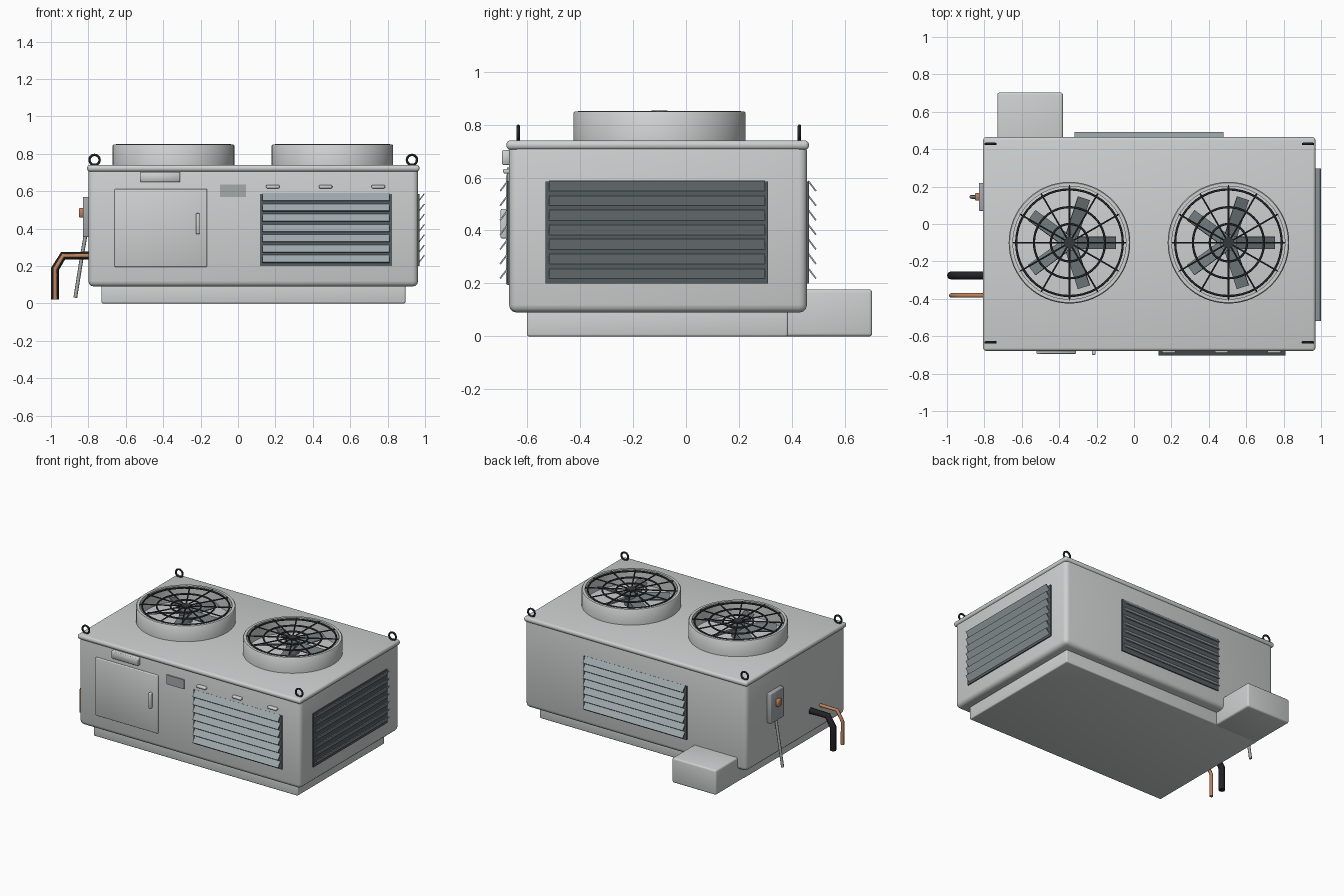
import bpy, bmesh, math
from mathutils import Matrix, Vector

if "Cube" in bpy.data.objects:
    bpy.data.objects.remove(bpy.data.objects["Cube"])


def material(name, r, g, b):
    m = bpy.data.materials.new(name)
    m.use_nodes = True
    m.diffuse_color = (r, g, b, 1)
    m.node_tree.nodes["Principled BSDF"].inputs["Base Color"].default_value = (r, g, b, 1)
    return m


PAINT = material("light grey paint", 0.62, 0.64, 0.64)
SLAT = material("blue grey slats", 0.34, 0.39, 0.41)
FRAME = material("dark grey frame", 0.09, 0.11, 0.12)
BLADE = material("grey blades", 0.16, 0.19, 0.2)
WIRE = material("dark wire", 0.035, 0.04, 0.045)
BLACK = material("black insulation", 0.015, 0.015, 0.02)
COPPER = material("copper", 0.5, 0.22, 0.11)
STEEL = material("steel grey", 0.38, 0.4, 0.41)


def finish(bm, name, mat, smooth=None):
    """Turn a bmesh into an object; smooth is 'all', 'angle' or None."""
    me = bpy.data.meshes.new(name)
    bmesh.ops.recalc_face_normals(bm, faces=bm.faces[:])
    bm.to_mesh(me)
    bm.free()
    me.materials.append(mat)
    ob = bpy.data.objects.new(name, me)
    bpy.context.collection.objects.link(ob)
    if smooth == "all":
        me.polygons.foreach_set("use_smooth", [True] * len(me.polygons))
    elif smooth == "angle":
        bpy.ops.object.select_all(action="DESELECT")
        ob.select_set(True)
        bpy.context.view_layer.objects.active = ob
        bpy.ops.object.shade_smooth_by_angle(angle=math.radians(40))
    return ob


def add_box(bm, center, size, matrix=Matrix()):
    bmesh.ops.create_cube(bm, size=1, matrix=matrix @ Matrix.Translation(center)
                          @ Matrix.Diagonal((*size, 1)))


def box(name, xs, ys, zs, mat, bevel=0.0, segments=3):
    """Box given by its extents, with softly shaded rounded edges."""
    bm = bmesh.new()
    spans = (xs, ys, zs)
    add_box(bm, [(a + b) / 2 for a, b in spans], [b - a for a, b in spans])
    if bevel:
        bmesh.ops.bevel(bm, geom=bm.edges[:], offset=bevel, segments=segments,
                        profile=0.5, affect="EDGES")
    return finish(bm, name, mat, "all" if bevel else None)


def lathe(bm, profile, center, steps, matrix=Matrix()):
    """Revolve a closed (radius, height) loop around local z."""
    rings = []
    for i in range(steps):
        a = 2 * math.pi * i / steps
        rings.append([bm.verts.new(matrix @ (Vector(center) + Vector(
            (r * math.cos(a), r * math.sin(a), h)))) for r, h in profile])
    n = len(profile)
    for i in range(steps):
        p, q = rings[i], rings[(i + 1) % steps]
        for j in range(n):
            k = (j + 1) % n
            bm.faces.new((p[j], q[j], q[k], p[k]))


def add_torus(bm, center, major, minor, steps=32, sides=6, matrix=Matrix()):
    loop = [(major + minor * math.cos(2 * math.pi * j / sides),
             minor * math.sin(2 * math.pi * j / sides)) for j in range(sides)]
    lathe(bm, loop, center, steps, matrix)


def add_rod(bm, start, end, radius, sides=8):
    a, b = Vector(start), Vector(end)
    turn = (b - a).to_track_quat("Z", "Y").to_matrix().to_4x4()
    bmesh.ops.create_cone(bm, cap_ends=True, segments=sides, radius1=radius, radius2=radius,
                          depth=(b - a).length, matrix=Matrix.Translation((a + b) / 2) @ turn)


def tube(name, points, radius, mat):
    cu = bpy.data.curves.new(name, "CURVE")
    cu.dimensions = "3D"
    cu.bevel_depth = radius
    cu.bevel_resolution = 2
    cu.use_fill_caps = True
    sp = cu.splines.new("POLY")
    sp.points.add(len(points) - 1)
    for p, co in zip(sp.points, points):
        p.co = (*co, 1)
    cu.materials.append(mat)
    ob = bpy.data.objects.new(name, cu)
    bpy.context.collection.objects.link(ob)
    return ob


# Cabinet
box("cabinet_body", (-0.8, 0.963), (-0.668, 0.457), (0.09, 0.73), PAINT, 0.03)
box("cabinet_lid", (-0.807, 0.97), (-0.678, 0.464), (0.705, 0.74), PAINT, 0.015)
box("base_plinth", (-0.73, 0.895), (-0.6, 0.385), (0, 0.1), PAINT, 0.008)
box("rear_outlet_box", (-0.73, -0.38), (0.36, 0.703), (0, 0.178), PAINT, 0.012)


# Louvred grilles: outward is local -y, then turned to each side
def louvre(side, place, width, turn, tilt):
    m = Matrix.Translation(place) @ Matrix.Rotation(math.radians(turn), 4, "Z")
    panel = bmesh.new()
    add_box(panel, (0, 0, 0), (width, 0.012, 0.385), m)
    finish(panel, side + "_louvre_panel", FRAME)
    slats = bmesh.new()
    for i in range(7):
        lean = Matrix.Translation((0, -0.017, -0.155 + 0.055 * i)) \
            @ Matrix.Rotation(math.radians(tilt), 4, "X")
        add_box(slats, (0, 0, 0), (width - 0.025, 0.006, 0.048), m @ lean)
    finish(slats, side + "_louvre_slats", SLAT)


louvre("front", (0.47, -0.67, 0.393), 0.705, 0, -37)
louvre("left", (0.965, -0.11, 0.393), 0.84, 90, 37)
louvre("back", (0.08, 0.459, 0.393), 0.82, 180, -37)

# Roof fans: shroud, blades and wire guard
for label, x in (("right", -0.345), ("left", 0.505)):
    c = Vector((x, -0.1, 0))
    bm = bmesh.new()
    lathe(bm, [(0.325, 0.73), (0.325, 0.844), (0.32, 0.85), (0.302, 0.85), (0.302, 0.73)], c, 64)
    finish(bm, label + "_fan_shroud", PAINT, "angle")

    bm = bmesh.new()
    for i in range(5):
        m = Matrix.Translation(c + Vector((0, 0, 0.795))) \
            @ Matrix.Rotation(math.radians(72 * i), 4, "Z") \
            @ Matrix.Rotation(math.radians(20), 4, "X")
        add_box(bm, (0.145, 0, 0), (0.21, 0.07, 0.008), m)
    add_rod(bm, c + Vector((0, 0, 0.74)), c + Vector((0, 0, 0.825)), 0.045, 20)
    finish(bm, label + "_fan_blades", BLADE, "angle")

    bm = bmesh.new()
    for r in (0.1, 0.19, 0.285):
        add_torus(bm, c + Vector((0, 0, 0.843)), r, 0.006, 48)
    for i in range(12):
        a = math.radians(30 * i)
        d = Vector((math.cos(a), math.sin(a), 0))
        h = c + Vector((0, 0, 0.846))
        add_rod(bm, h + d * 0.02, h + d * 0.308, 0.005, 6)
    add_rod(bm, c + Vector((0, 0, 0.838)), c + Vector((0, 0, 0.852)), 0.03, 16)
    finish(bm, label + "_fan_guard", WIRE, "angle")

# Lifting eyes on the four lid corners
bm = bmesh.new()
for x in (-0.767, 0.93):
    for y in (-0.633, 0.428):
        stand = Matrix.Translation((x, y, 0.767)) @ Matrix.Rotation(math.pi / 2, 4, "X")
        add_torus(bm, (0, 0, 0), 0.027, 0.0065, 24, 8, stand)
finish(bm, "lifting_eyes", WIRE, "angle")

# Front access door, plates and drip vents
box("access_door", (-0.66, -0.165), (-0.679, -0.66), (0.195, 0.612), PAINT, 0.005, 2)
box("door_handle", (-0.225, -0.205), (-0.7, -0.675), (0.37, 0.482), PAINT, 0.006, 2)
box("upper_nameplate", (-0.522, -0.31), (-0.694, -0.66), (0.648, 0.703), PAINT, 0.003, 1)
box("rating_plate", (-0.096, 0.044), (-0.676, -0.66), (0.57, 0.637), STEEL)
for i in range(3):
    x = 0.186 + 0.282 * i
    box("vent_hood_%d" % (i + 1), (x - 0.036, x + 0.036), (-0.69, -0.66),
        (0.615, 0.633), PAINT, 0.006, 2)

# Electrical switch box with conduit
box("switch_box", (-0.83, -0.795), (0.07, 0.22), (0.355, 0.57), STEEL, 0.005, 2)
box("switch_knob", (-0.85, -0.825), (0.125, 0.165), (0.46, 0.51), COPPER, 0.004, 1)
tube("conduit", [(-0.815, 0.145, 0.365), (-0.83, 0.145, 0.28), (-0.87, 0.145, 0.03)], 0.01, STEEL)

# Refrigerant pipes
for name, y, r, mat in (("insulated_pipe", -0.275, 0.022, BLACK),
                        ("copper_pipe", -0.382, 0.012, COPPER)):
    tube(name, [(-0.78, y, 0.255), (-0.935, y, 0.255), (-0.978, y, 0.185), (-0.978, y, 0.02)], r, mat)
